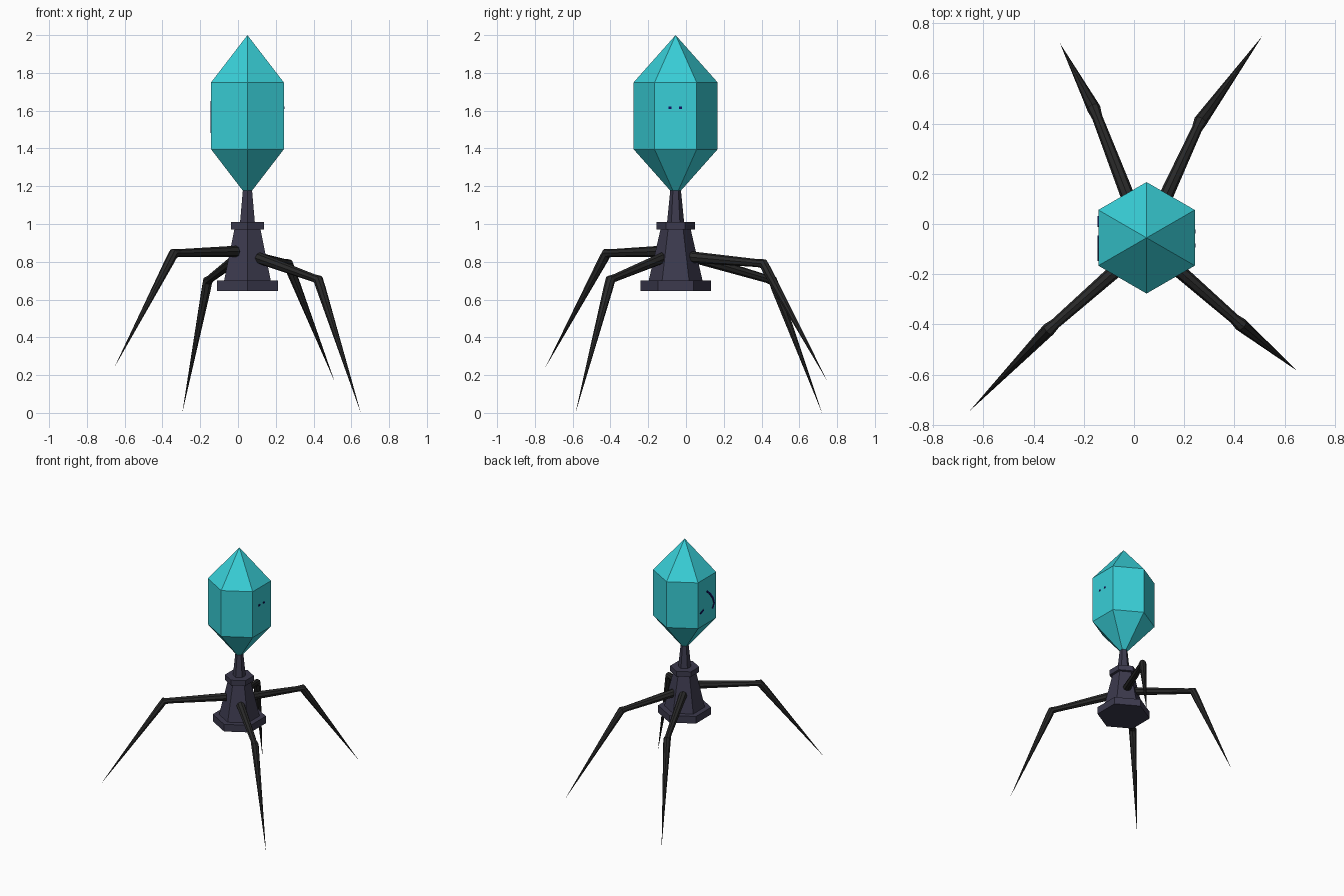
import bpy, bmesh, math
from mathutils import Vector

if "Cube" in bpy.data.objects:
    bpy.data.objects.remove(bpy.data.objects["Cube"])

CX, CY = 0.05, -0.055  # axis of the body


def material(name, rgb):
    m = bpy.data.materials.new(name)
    m.diffuse_color = (*rgb, 1)
    m.use_nodes = True
    m.node_tree.nodes["Principled BSDF"].inputs["Base Color"].default_value = m.diffuse_color
    return m


TEAL = material("teal", (0.04, 0.62, 0.68))
SLATE = material("dark slate", (0.045, 0.042, 0.075))
BLACK = material("near black", (0.022, 0.022, 0.022))
NAVY = material("navy", (0.005, 0.005, 0.12))


def finish(bm, name, mat):
    bmesh.ops.recalc_face_normals(bm, faces=bm.faces)
    me = bpy.data.meshes.new(name)
    bm.to_mesh(me)
    bm.free()
    me.materials.append(mat)
    ob = bpy.data.objects.new(name, me)
    bpy.context.collection.objects.link(ob)
    return ob


def loft(name, mat, rings, sides):
    """Skin rings given as (centre, normal, radius); radius 0 makes a point."""
    bm = bmesh.new()
    loops = []
    for c, n, r in rings:
        c, n = Vector(c), Vector(n).normalized()
        if r == 0:
            loops.append([bm.verts.new(c)])
            continue
        ref = Vector((0, 0, 1)) if abs(n.z) < 0.95 else Vector((0, 1, 0))
        v = (ref - n * ref.dot(n)).normalized()
        u = v.cross(n)
        loops.append([bm.verts.new(c + r * (v * math.cos(a) + u * math.sin(a)))
                      for a in (2 * math.pi * i / sides for i in range(sides))])
    for a, b in zip(loops, loops[1:]):
        for i in range(sides):
            j = (i + 1) % sides
            if len(a) == 1:
                bm.faces.new((a[0], b[j], b[i]))
            elif len(b) == 1:
                bm.faces.new((a[i], a[j], b[0]))
            else:
                bm.faces.new((a[i], a[j], b[j], b[i]))
    for end in (loops[0], loops[-1]):
        if len(end) > 1:
            bm.faces.new(end)
    return finish(bm, name, mat)


def hex_part(name, mat, profile):
    return loft(name, mat, [((CX, CY, z), (0, 0, 1), r) for r, z in profile], 6)


# Crystal head and stepped hexagonal body
hex_part("head", TEAL, [(0, 1.145), (0.222, 1.395), (0.222, 1.75), (0, 2.0)])
hex_part("neck", SLATE, [(0.046, 1.0), (0.026, 1.20)])
hex_part("collar", SLATE, [(0.102, 0.97), (0.102, 1.01)])
hex_part("body", SLATE, [(0.145, 0.69), (0.078, 0.98)])
hex_part("base_plate", SLATE, [(0.187, 0.645), (0.187, 0.70)])


# Jointed legs: tapering thigh, swollen knee, pointed shin
def leg(name, hip, knee, foot):
    hip, knee, foot = Vector(hip), Vector(knee), Vector(foot)
    d1, d2 = (knee - hip).normalized(), (foot - knee).normalized()
    loft(name, BLACK, [
        (hip, d1, 0.03),
        (hip.lerp(knee, 0.92), d1, 0.021),
        (knee, d1 + d2, 0.027),
        (knee.lerp(foot, 0.07), d2, 0.025),
        (foot, d2, 0)], 8)


leg("front_left_leg", (-0.01, -0.13, 0.855), (-0.34, -0.42, 0.845), (-0.655, -0.745, 0.24))
leg("front_right_leg", (0.11, -0.125, 0.82), (0.425, -0.40, 0.705), (0.65, -0.585, 0.0))
leg("back_left_leg", (0.01, 0.02, 0.83), (-0.16, 0.46, 0.70), (-0.295, 0.72, 0.0))
leg("back_right_leg", (0.09, 0.03, 0.825), (0.265, 0.41, 0.79), (0.512, 0.75, 0.165))


# Thin painted strokes on the two side faces of the head
def stroke(name, x, points, width):
    bm = bmesh.new()
    rows = []
    for i, (y, z) in enumerate(points):
        p, q = points[max(i - 1, 0)], points[min(i + 1, len(points) - 1)]
        t = Vector((0, q[0] - p[0], q[1] - p[1])).normalized()
        side = Vector((0, -t.z, t.y)) * width / 2
        c = Vector((x, y, z))
        h = Vector((0.003, 0, 0))
        rows.append([bm.verts.new(c + s + e) for s, e in
                     ((side, h), (-side, h), (-side, -h), (side, -h))])
    for a, b in zip(rows, rows[1:]):
        for i in range(4):
            j = (i + 1) % 4
            bm.faces.new((a[i], a[j], b[j], b[i]))
    bm.faces.new(rows[0])
    bm.faces.new(rows[-1])
    finish(bm, name, NAVY)


left_x, right_x = CX - 0.1923, CX + 0.1923
stroke("left_curve_mark", left_x,
       [(-0.05, 1.645), (-0.09, 1.61), (-0.125, 1.565), (-0.14, 1.52), (-0.12, 1.485)], 0.014)
stroke("left_dash_mark", left_x, [(0.03, 1.50), (-0.01, 1.515)], 0.014)
for i, y in enumerate((-0.085, -0.03)):
    stroke(f"right_dot_mark_{i + 1}", right_x, [(y - 0.008, 1.615), (y + 0.008, 1.615)], 0.012)
